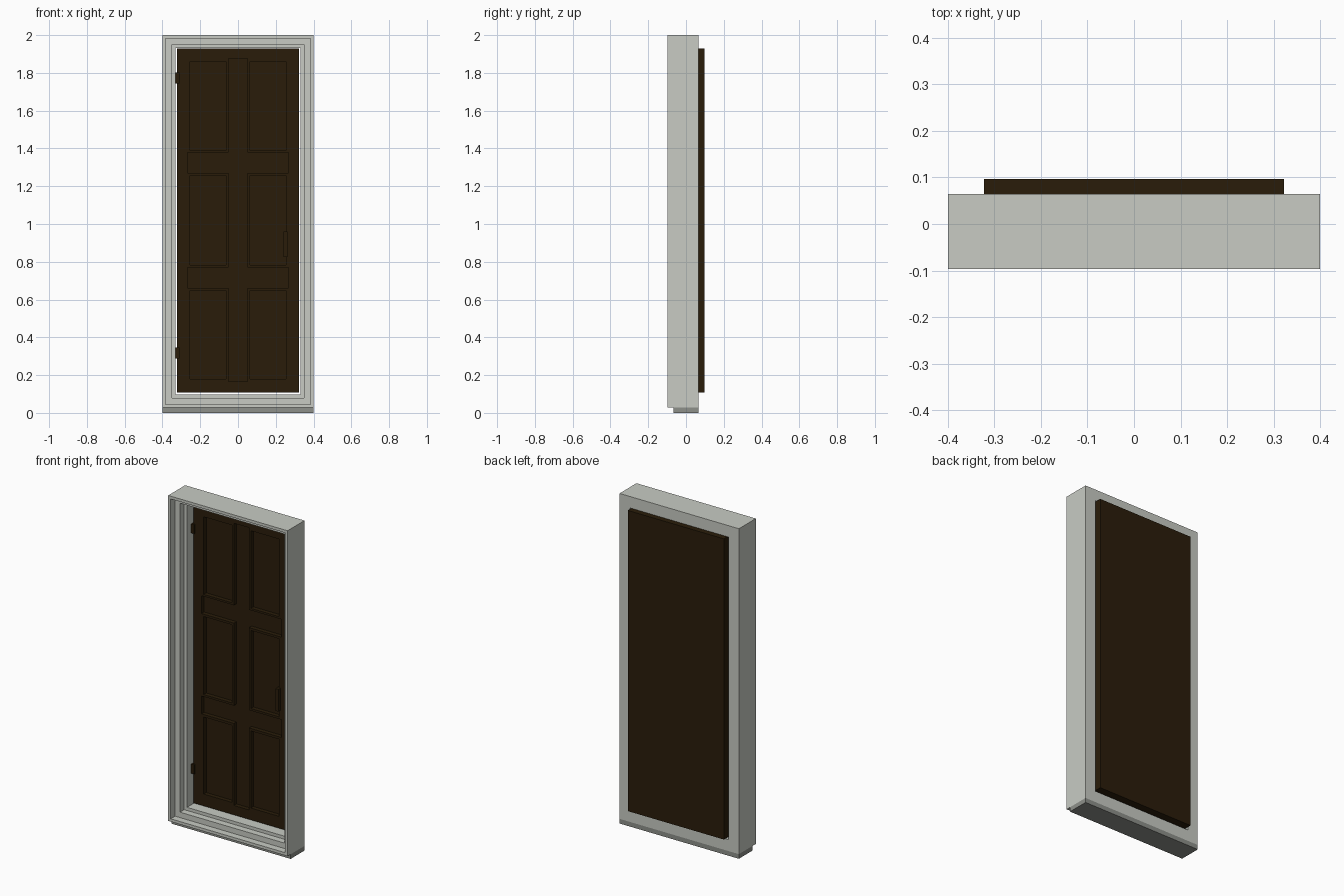
import bpy, bmesh
from mathutils import Vector

if "Cube" in bpy.data.objects:
    bpy.data.objects.remove(bpy.data.objects["Cube"])


def material(name, rgb):
    m = bpy.data.materials.new(name)
    m.diffuse_color = (*rgb, 1)
    m.use_nodes = True
    m.node_tree.nodes["Principled BSDF"].inputs["Base Color"].default_value = m.diffuse_color
    return m


stone = material("pale_grey", (0.58, 0.60, 0.55))
sill_grey = material("mid_grey", (0.27, 0.28, 0.255))
wood = material("dark_brown_wood", (0.023, 0.012, 0.003))


def finish(bm, name, mat):
    bmesh.ops.recalc_face_normals(bm, faces=bm.faces)
    me = bpy.data.meshes.new(name)
    bm.to_mesh(me)
    bm.free()
    me.materials.append(mat)
    ob = bpy.data.objects.new(name, me)
    bpy.context.collection.objects.link(ob)
    return ob


def box_mesh(x, y, z):
    bm = bmesh.new()
    bmesh.ops.create_cube(bm, size=1)
    for v in bm.verts:
        v.co = [r[0] + (c + 0.5) * (r[1] - r[0]) for c, r in zip(v.co, (x, y, z))]
    return bm


def box(name, x, y, z, mat):
    return finish(box_mesh(x, y, z), name, mat)


# Frame: stepped cross-section (inset, y) swept round a rectangle
profile = [(0, -0.097), (0.017, -0.097), (0.017, -0.055), (0.05, -0.055),
           (0.05, -0.015), (0.069, -0.015), (0.069, 0.065), (0, 0.065)]
bm = bmesh.new()
rings = []
for d, y in profile:
    x, z0, z1 = 0.4 - d, 0.028 + d, 2.0 - d
    rings.append([bm.verts.new((px, y, pz))
                  for px, pz in ((-x, z0), (x, z0), (x, z1), (-x, z1))])
for i, a in enumerate(rings):
    b = rings[(i + 1) % len(rings)]
    for k in range(4):
        n = (k + 1) % 4
        bm.faces.new((a[k], a[n], b[n], b[k]))
finish(bm, "door_frame", stone)

# Sill under the frame
box("sill", (-0.4, 0.4), (-0.067, 0.065), (0, 0.028), sill_grey)

# Door leaf, standing slightly proud of the frame at the back
FACE, FLOOR = 0.033, 0.058
bm = box_mesh((-0.322, 0.322), (FACE, 0.097), (0.108, 1.93))

# Sunk areas (x0, x1, z0, z1): centre stile, two cross rails, six panels
sunk = [(-0.051, 0.051, 0.165, 1.875)]
sunk += [(-0.268, 0.268, z0, z1) for z0, z1 in ((0.662, 0.77), (1.27, 1.378))]
for z0, z1 in ((0.18, 0.647), (0.783, 1.256), (1.39, 1.86)):
    sunk += [(-0.253, -0.063, z0, z1), (0.063, 0.253, z0, z1)]

# Cut the front along every sunk border, then push those faces in
for axis, cuts in ((Vector((1, 0, 0)), {c for s in sunk for c in s[:2]}),
                   (Vector((0, 0, 1)), {c for s in sunk for c in s[2:]})):
    for c in cuts:
        bmesh.ops.bisect_plane(bm, geom=bm.verts[:] + bm.edges[:] + bm.faces[:],
                               plane_co=axis * c, plane_no=axis)
low = []
for f in bm.faces:
    c = f.calc_center_median()
    if c.y < FACE + 1e-4 and any(a < c.x < b and d < c.z < e for a, b, d, e in sunk):
        low.append(f)
new = bmesh.ops.extrude_face_region(bm, geom=low)["geom"]
bmesh.ops.delete(bm, geom=[f for f in low if f.is_valid], context="FACES")
for v in new:
    if isinstance(v, bmesh.types.BMVert):
        v.co.y = FLOOR
bmesh.ops.recalc_face_normals(bm, faces=bm.faces)
bmesh.ops.dissolve_limit(bm, angle_limit=0.01, verts=bm.verts, edges=bm.edges)
finish(bm, "door_leaf", wood)

# Handle and hinges
box("handle", (0.242, 0.262), (0.012, FLOOR + 0.002), (0.825, 0.96), wood)
for i, z in enumerate((0.317, 1.773)):
    box(f"hinge_{i}", (-0.33, -0.31), (0.023, 0.055), (z - 0.028, z + 0.028), wood)
